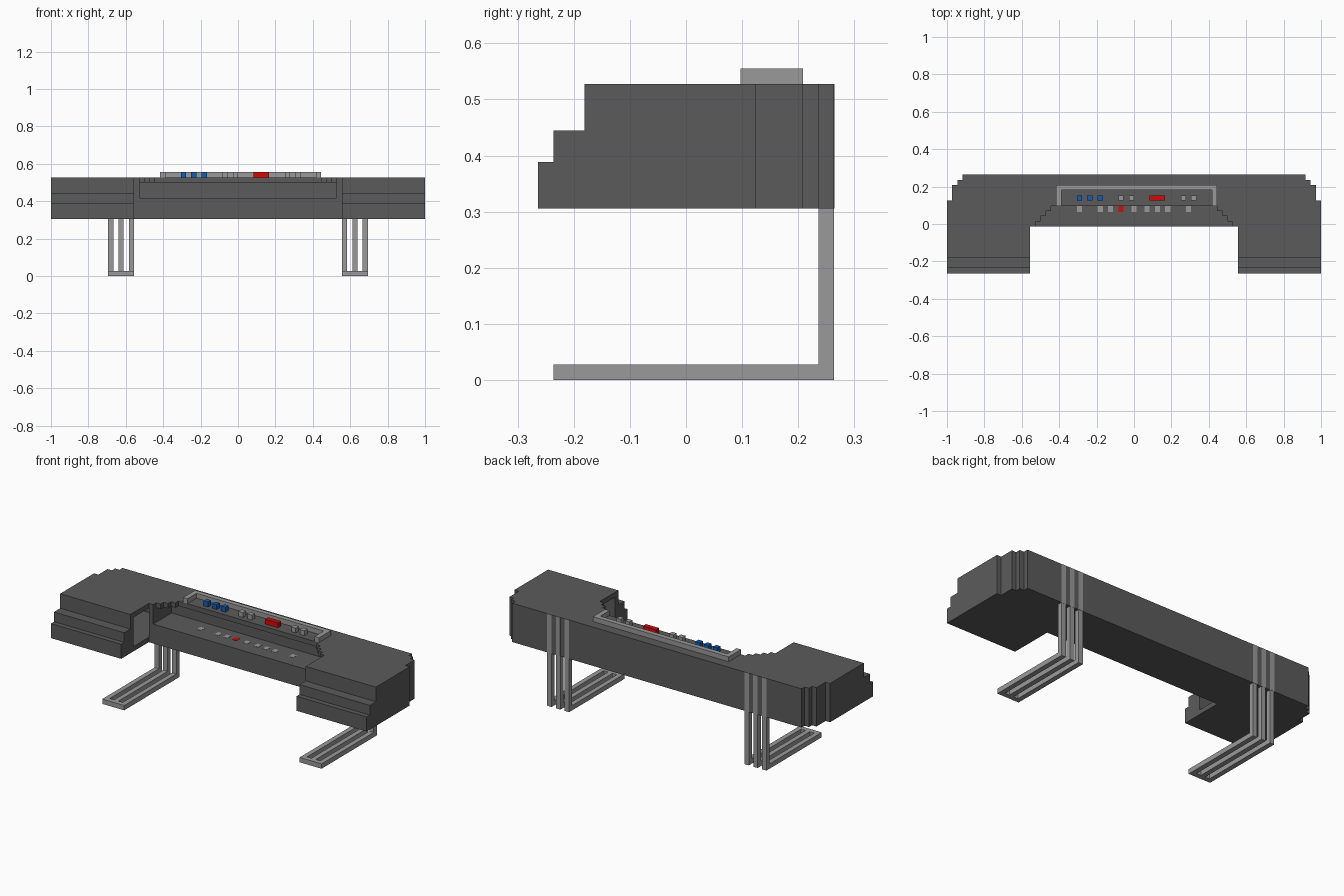
import bpy
import bmesh
from mathutils import Vector

U = 2 / 72  # one block

cube = bpy.data.objects.get("Cube")
if cube:
    bpy.data.objects.remove(cube, do_unlink=True)


def material(name, color):
    m = bpy.data.materials.new(name)
    m.use_nodes = True
    m.diffuse_color = (*color, 1)
    m.node_tree.nodes["Principled BSDF"].inputs["Base Color"].default_value = (*color, 1)
    return m


DARK = material("charcoal", (0.105, 0.105, 0.105))
GREY = material("light grey", (0.32, 0.32, 0.32))
BLUE = material("blue", (0.005, 0.11, 0.48))
RED = material("red", (0.65, 0.003, 0.003))


def prism(name, points, offset, mat):
    """Extrude a closed outline of 3D points, measured in blocks."""
    bm = bmesh.new()
    face = bm.faces.new([bm.verts.new(Vector(p) * U) for p in points])
    ext = bmesh.ops.extrude_face_region(bm, geom=[face])
    verts = [v for v in ext["geom"] if isinstance(v, bmesh.types.BMVert)]
    bmesh.ops.translate(bm, verts=verts, vec=Vector(offset) * U)
    if not any(f.is_valid and len(f.verts) == len(points) and f is face for f in bm.faces):
        bm.faces.new([v for v in bm.verts][:len(points)])
    bmesh.ops.recalc_face_normals(bm, faces=bm.faces)
    mesh = bpy.data.meshes.new(name)
    bm.to_mesh(mesh)
    bm.free()
    mesh.materials.append(mat)
    ob = bpy.data.objects.new(name, mesh)
    bpy.context.collection.objects.link(ob)
    return ob


def box(name, x, y, z, mat):
    pts = [(x[0], y[0], z[0]), (x[1], y[0], z[0]), (x[1], y[1], z[0]), (x[0], y[1], z[0])]
    return prism(name, pts, (0, 0, z[1] - z[0]), mat)


def slab(name, half, z, mat):
    """Mirror a half plan across x = 0 and give it height."""
    full = half + [(-x, y) for x, y in reversed(half)]
    return prism(name, [(x, y, z[0]) for x, y in full], (0, 0, z[1] - z[0]), mat)


# Plan outlines shared by floor, lid and walls
corner = [(36, -5.5), (36, 4.5), (35, 4.5), (35, 7.5), (34, 7.5),
          (34, 8.5), (33, 8.5), (33, 9.5)]
stairs = [(16, 3.5)]
for i in range(3):
    stairs += [(16 + i, 2.5 - i), (17 + i, 2.5 - i)]
stairs += [(19, -0.5), (20, -0.5), (20, -5.5)]
inner_wall = [(32, 8.5), (32, 6.5), (34, 6.5), (34, -5.5)]

# Hollow body
slab("body_floor", [(20, -0.5), (20, -5.5)] + corner, (11, 12), DARK)
slab("body_lid", stairs + corner, (18, 19), DARK)
slab("body_outer_wall", inner_wall + corner, (12, 18), DARK)
box("desk_block", (-19, 19), (-0.5, 8.5), (12, 15), DARK)
box("desk_back_wall", (-19, 19), (5.5, 8.5), (15, 18), DARK)

# Stepped pod fronts, pillars and legs on both sides
steps = [(-9.5, 11), (-9.5, 14), (-8.5, 14), (-8.5, 16), (-6.5, 16),
         (-6.5, 19), (-5.5, 19), (-5.5, 11)]
for side, s in (("left", 1), ("right", -1)):
    prism(f"{side}_pod_front", [(20 * s, y, z) for y, z in steps], (16 * s, 0, 0), DARK)
    box(f"{side}_pillar", sorted((19 * s, 20 * s)), (-0.5, 8.5), (12, 18), DARK)
    for i in range(3):
        bar = sorted(((20 + 2 * i) * s, (21 + 2 * i) * s))
        box(f"{side}_leg_post_{i + 1}", bar, (8.5, 9.5), (0, 11), GREY)
        box(f"{side}_foot_bar_{i + 1}", bar, (-7.5, 8.5), (0, 1), GREY)
        box(f"{side}_leg_strip_{i + 1}", bar, (9.5, 9.54), (11, 19), GREY)
    box(f"{side}_foot_end", sorted((20 * s, 25 * s)), (-8.5, -7.5), (0, 1), GREY)

# Rim of the tray on top
box("tray_rim_back", (-15, 16), (6.5, 7.5), (19, 20), GREY)
box("tray_rim_right", (-15, -14), (3.5, 6.5), (19, 20), GREY)
box("tray_rim_left", (15, 16), (3.5, 6.5), (19, 20), GREY)

# Buttons in the tray
buttons = [(-11, 1, BLUE), (-9, 1, BLUE), (-7, 1, BLUE), (-3, 1, GREY),
           (-1, 1, GREY), (3, 3, RED), (9, 1, GREY), (11, 1, GREY)]
for i, (x, width, mat) in enumerate(buttons):
    box(f"tray_button_{i + 1}", (x, x + width), (4.5, 5.5), (19, 20), mat)

# Flat controls on the desk surface
for i, x in enumerate((-11, -7, -5, -3, -0.5, 2, 4, 6, 10)):
    mat = RED if x == -3 else GREY
    box(f"desk_control_{i + 1}", (x, x + 1), (2.3, 3.5), (15, 15.05), mat)
